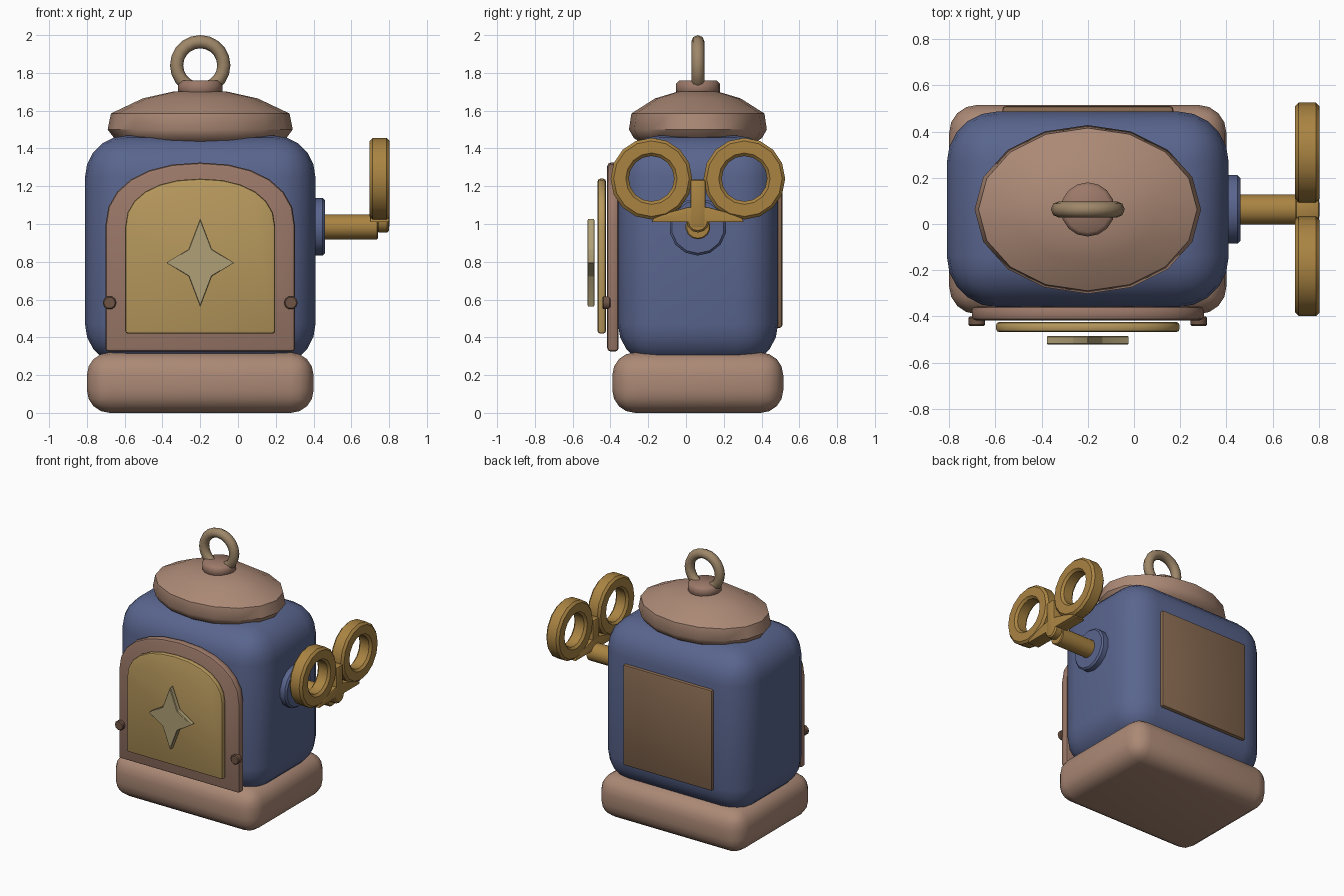
import bpy, bmesh, math
from mathutils import Matrix

if "Cube" in bpy.data.objects:
    bpy.data.objects.remove(bpy.data.objects["Cube"])

CX, CY = -0.2, 0.063   # centre of the lantern body


def mat(name, rgb):
    m = bpy.data.materials.new(name)
    m.diffuse_color = (*rgb, 1)
    m.use_nodes = True
    m.node_tree.nodes["Principled BSDF"].inputs["Base Color"].default_value = m.diffuse_color
    return m


BLUE = mat("blue", (0.10, 0.13, 0.27))
CLAY = mat("clay", (0.41, 0.25, 0.18))
FRAME = mat("frame_brown", (0.33, 0.19, 0.14))
GOLD = mat("gold", (0.48, 0.32, 0.11))
BRASS = mat("brass", (0.40, 0.23, 0.055))
RING = mat("ring_tan", (0.34, 0.24, 0.14))
STAR = mat("pale_gold", (0.43, 0.35, 0.18))
BACK = mat("back_brown", (0.24, 0.14, 0.08))
RIVET = mat("rivet_brown", (0.16, 0.09, 0.06))


def finish(name, bm, material, bevel=0, segments=2, angle=40):
    bmesh.ops.recalc_face_normals(bm, faces=bm.faces)
    me = bpy.data.meshes.new(name)
    bm.to_mesh(me)
    bm.free()
    ob = bpy.data.objects.new(name, me)
    bpy.context.collection.objects.link(ob)
    me.materials.append(material)
    bpy.ops.object.select_all(action='DESELECT')
    ob.select_set(True)
    bpy.context.view_layer.objects.active = ob
    if bevel:
        b = ob.modifiers.new("bevel", 'BEVEL')
        b.width, b.segments = bevel, segments
        b.limit_method, b.angle_limit = 'ANGLE', math.radians(35)
        bpy.ops.object.modifier_apply(modifier="bevel")
    bpy.ops.object.shade_smooth_by_angle(angle=math.radians(angle))
    return ob


def box(name, x, y, z, material, bevel=0, segments=2):
    bm = bmesh.new()
    bmesh.ops.create_cube(bm, size=1)
    for v in bm.verts:
        v.co = [a[0] + (c + 0.5) * (a[1] - a[0]) for a, c in zip((x, y, z), v.co)]
    return finish(name, bm, material, bevel, segments)


def plate(name, points, axis, lo, hi, material, bevel=0, segments=2):
    """Extrude a flat outline along x (points are y,z) or y (points are x,z)."""
    bm = bmesh.new()
    place = (lambda a, b: (lo, a, b)) if axis == 'x' else (lambda a, b: (a, lo, b))
    face = bm.faces.new([bm.verts.new(place(*p)) for p in points])
    out = bmesh.ops.extrude_face_region(bm, geom=[face])
    step = (hi - lo, 0, 0) if axis == 'x' else (0, hi - lo, 0)
    bmesh.ops.translate(bm, vec=step, verts=[v for v in out["geom"] if isinstance(v, bmesh.types.BMVert)])
    return finish(name, bm, material, bevel, segments)


def lathe(name, profile, sides, matrix, material, closed=False, angle=40):
    """Spin (radius, height) points about z, then place with a matrix."""
    bm = bmesh.new()
    rows = []
    for r, h in profile:
        rows.append([bm.verts.new((r * math.cos(t), r * math.sin(t), h))
                     for t in (2 * math.pi * i / sides for i in range(sides))])
    pairs = list(zip(rows, rows[1:]))
    if closed:
        pairs.append((rows[-1], rows[0]))
    else:
        bm.faces.new(rows[0])
        bm.faces.new(rows[-1])
    for a, b in pairs:
        for i in range(sides):
            j = (i + 1) % sides
            bm.faces.new((a[i], a[j], b[j], b[i]))
    bmesh.ops.transform(bm, matrix=matrix, verts=bm.verts)
    return finish(name, bm, material, angle=angle)


def at(x, y, z, axis='z'):
    turn = {'z': Matrix(), 'x': Matrix.Rotation(math.pi / 2, 4, 'Y'),
            'y': Matrix.Rotation(math.pi / 2, 4, 'X')}[axis]
    return Matrix.Translation((x, y, z)) @ turn


def disc(r, lo, hi, b):
    return [(r - b, lo), (r, lo + b), (r, hi - b), (r - b, hi)]


def arch(half, bottom, spring, top, n=12):
    """Door outline: straight sides and a slightly squared arch."""
    pts = [(CX - half, bottom), (CX + half, bottom)]
    for i in range(n + 1):
        c, s = math.cos(math.pi * i / n), math.sin(math.pi * i / n)
        pts.append((CX + half * math.copysign(abs(c) ** 0.9, c),
                    spring + (top - spring) * abs(s) ** 0.9))
    return pts


# base and body
box("base", (-0.80, 0.40), (-0.39, 0.515), (0, 0.32), CLAY, 0.12, 4)
box("body", (-0.81, 0.41), (-0.36, 0.487), (0.25, 1.468), BLUE, 0.22, 5)

# oval lid, knob and carrying ring
lid = [(0.78, 1.42), (0.93, 1.455), (1.0, 1.50), (0.965, 1.585), (0.62, 1.665), (0.28, 1.702)]
lathe("lid", lid, 16, at(CX, CY, 0) @ Matrix.Diagonal((0.49, 0.365, 1, 1)), CLAY)
lathe("lid_knob", disc(0.117, 1.68, 1.76, 0.018), 16, at(CX, CY, 0), FRAME, angle=50)
tube = [(0.125 + 0.035 * math.cos(k * math.pi / 4), 0.035 * math.sin(k * math.pi / 4)) for k in range(8)]
lathe("top_ring", tube, 20, at(CX, CY, 1.84, 'y'), RING, True, 60)

# arched door, panel, star and rivets
plate("door_frame", arch(0.502, 0.325, 0.99, 1.325), 'y', -0.417, -0.357, FRAME, 0.018)
plate("door_panel", arch(0.397, 0.42, 0.985, 1.24), 'y', -0.468, -0.424, GOLD, 0.014)
star = [(0, .235), (.062, .072), (.18, 0), (.062, -.072), (0, -.235), (-.062, -.072), (-.18, 0), (-.062, .072)]
plate("door_star", [(CX + x, 0.795 + z) for x, z in star], 'y', -0.522, -0.484, STAR, 0.004, 1)
for side in (-1, 1):
    lathe("door_rivet", disc(0.036, 0.40, 0.442, 0.006), 10, at(CX + side * 0.48, 0, 0.583, 'y'), RIVET)

# back panel
box("back_panel", (-0.57, 0.17), (0.465, 0.51), (0.45, 1.205), BACK, 0.014)

# winding key on the right side
KZ = 0.985
lathe("key_collar", disc(0.152, 0.38, 0.46, 0.012), 14, at(0, CY, KZ, 'x'), BLUE)
lathe("key_shaft", disc(0.066, 0.40, 0.742, 0.006), 14, at(0, CY, KZ, 'x'), BRASS)
ri, ro, h, b = 0.12, 0.216, 0.053, 0.016
loop = [(ri + b, -h), (ro - b, -h), (ro, b - h), (ro, h - b), (ro - b, h), (ri + b, h), (ri, h - b), (ri, b - h)]
for side in (-1, 1):
    lathe("key_loop", loop, 16, at(0.75, CY + side * 0.246, 1.24, 'x'), BRASS, True)
half = [(0.245, 1.01), (0.235, 1.03), (0.16, 1.06), (0.05, 1.09)]
wing = [(CY + y, z) for y, z in half] + [(CY - y, z) for y, z in reversed(half)]
plate("key_crossbar", wing, 'x', 0.70, 0.80, BRASS, 0.006)
box("key_stem", (0.70, 0.803), (CY - 0.04, CY + 0.04), (0.98, 1.235), BRASS, 0.012)
lathe("key_tip", disc(0.06, 0.735, 0.80, 0.01), 12, at(0, CY, 1.015, 'x'), BRASS)
